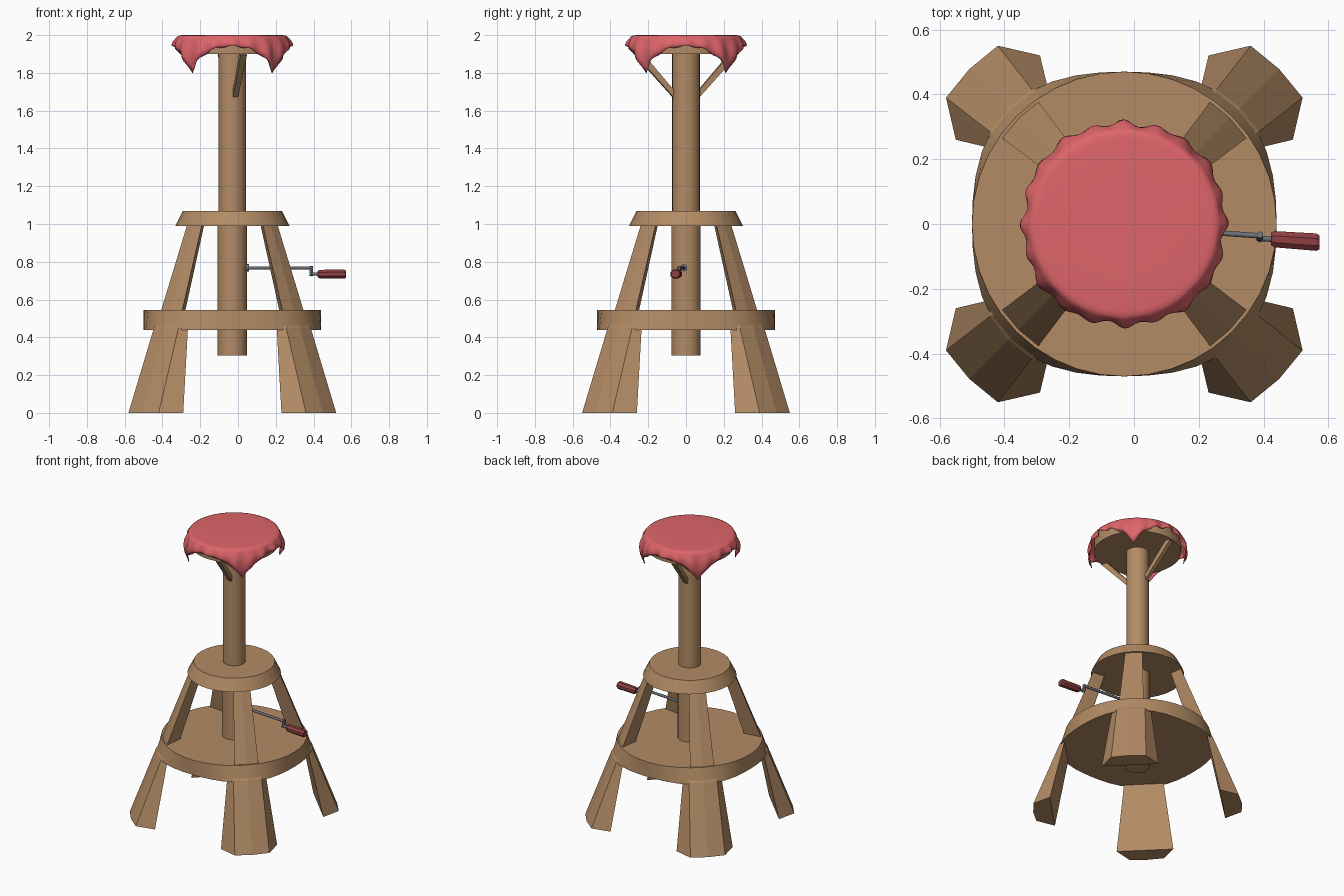
import bpy, bmesh, math
from mathutils import Vector, Matrix

if "Cube" in bpy.data.objects:
    bpy.data.objects.remove(bpy.data.objects["Cube"])

CX = -0.03  # axis of the stool


def material(name, rgb):
    m = bpy.data.materials.new(name)
    m.diffuse_color = (*rgb, 1)
    m.use_nodes = True
    m.node_tree.nodes["Principled BSDF"].inputs["Base Color"].default_value = m.diffuse_color
    return m


WOOD = material("warm wood", (0.45, 0.26, 0.13))
CLOTH = material("red cloth", (0.73, 0.13, 0.145))
GRIP = material("dark red grip", (0.27, 0.05, 0.055))
METAL = material("grey metal", (0.15, 0.165, 0.185))


def loft(name, rings, mat, smooth=None, caps=True):
    """Skin a list of equally sized closed rings."""
    bm = bmesh.new()
    vs = [[bm.verts.new(p) for p in r] for r in rings]
    n = len(rings[0])
    for a, b in zip(vs, vs[1:]):
        for i in range(n):
            j = (i + 1) % n
            bm.faces.new((a[i], a[j], b[j], b[i]))
    if caps:
        bm.faces.new(vs[0])
        bm.faces.new(vs[-1])
    bmesh.ops.recalc_face_normals(bm, faces=bm.faces)
    me = bpy.data.meshes.new(name)
    bm.to_mesh(me)
    bm.free()
    me.materials.append(mat)
    if smooth:
        me.shade_smooth() if hasattr(me, "shade_smooth") else None
        me.set_sharp_from_angle(angle=math.radians(smooth))
    ob = bpy.data.objects.new(name, me)
    bpy.context.collection.objects.link(ob)
    return ob


def circle(r, z, n=32, cx=CX):
    return [(cx + r * math.cos(2 * math.pi * i / n), r * math.sin(2 * math.pi * i / n), z)
            for i in range(n)]


def bar(name, p, q, r0, r1, mat, n=8, smooth=None):
    """Tapered rod between two points."""
    p, q = Vector(p), Vector(q)
    rot = (q - p).to_track_quat('Z', 'Y').to_matrix()
    rings = []
    for c, r in ((p, r0), (q, r1)):
        rings.append([c + rot @ Vector((r * math.cos(2 * math.pi * (i + .5) / n),
                                        r * math.sin(2 * math.pi * (i + .5) / n), 0))
                      for i in range(n)])
    return loft(name, rings, mat, smooth)


# Post and its lower sleeve
loft("post", [circle(0.073, 0.9), circle(0.073, 1.91)], WOOD, 40)
loft("post_sleeve", [circle(0.078, 0.305), circle(0.078, 1.0)], WOOD, 40)

# Collar at the top of the legs
loft("top_collar", [circle(0.302, 0.99), circle(0.262, 1.07)], WOOD, 35)

# Round shelf, its lower rim flaring out toward the legs
rim = []
for i in range(40):
    t = 2 * math.pi * i / 40
    r = 0.47 + 0.035 * math.sin(2 * t) ** 2
    rim.append((CX + r * math.cos(t), r * math.sin(t), 0.44))
loft("shelf", [rim, circle(0.47, 0.545, 40)], WOOD, 35)


# Legs: symmetric sections given as half (x, y) points about the diagonal
def section(outer, inner, bulge, z):
    (a, b), (c, d) = outer, inner
    return [(a, b, z), (bulge, bulge, z), (b, a, z), (d, c, z), (c, d, z)]


lower = [section((0.39, 0.55), (0.26, 0.52), 0.478, 0),
         section((0.285, 0.415), (0.235, 0.415), 0.358, 0.45),
         section((0.27, 0.385), (0.225, 0.385), 0.336, 0.5)]
upper = [section((0.275, 0.39), (0.258, 0.262), 0.338, 0.5),
         section((0.16, 0.238), (0.148, 0.152), 0.203, 1.0)]
for k, place in enumerate(("back_right", "back_left", "front_left", "front_right")):
    turn = Matrix.Translation((CX, 0, 0)) @ Matrix.Rotation(k * math.pi / 2, 4, 'Z')
    for part, rings in (("lower", lower), ("upper", upper)):
        loft(f"{place}_{part}_leg", [[turn @ Vector(p) for p in r] for r in rings], WOOD)

# Seat board
loft("seat_board", [circle(0.28, 1.9, 40), circle(0.28, 1.985, 40)], WOOD, 35)

# Two slanted seat braces
for s, place in ((-1, "front"), (1, "back")):
    bar(f"{place}_seat_brace", (CX - s * 0.014, s * 0.055, 1.675),
        (CX - s * 0.058, s * 0.255, 1.905), 0.019, 0.024, WOOD, 4)

# Square cloth draped over the round seat, with ripples and four hanging corners
N = 160
rings = [circle(r, z, N) for r, z in ((0.01, 2.0), (0.14, 2.0), (0.265, 2.0), (0.28, 1.998))]
for f in (0.0, 0.12, 0.3, 0.5, 0.75, 1.0):
    ring = []
    for i in range(N):
        t = 2 * math.pi * i / N
        drop = 0.335 / max(abs(math.cos(t)), abs(math.sin(t))) - 0.282
        ripple = math.cos(20 * t) + 0.45 * math.sin(12 * t + 0.7)
        corner = math.sin(2 * t) ** 2
        r = 0.291 + 0.02 * min(1, 1.6 * f) + f * 0.009 * ripple
        r += 0.012 * corner * math.sin(math.pi * f)
        z = 1.993 - f * (drop - 0.002) + 0.004 * f * math.cos(20 * t)
        ring.append((CX + r * math.cos(t), r * math.sin(t), z))
    rings.append(ring)
cloth = loft("seat_cloth", rings, CLOTH, 60, caps=False)
bm = bmesh.new()
bm.from_mesh(cloth.data)
bm.verts.ensure_lookup_table()
f = bm.faces.new([bm.verts[i] for i in range(N)])
f.normal_update()
if f.normal.z < 0:
    f.normal_flip()
side = [g for g in bm.faces if abs(g.normal.z) > 0.9 and g.calc_center_median().z > 1.9995]
if sum(g.normal.z for g in side if g is not f) < 0:
    bmesh.ops.reverse_faces(bm, faces=[g for g in bm.faces if g is not f])
bm.to_mesh(cloth.data)
bm.free()
sol = cloth.modifiers.new("thickness", 'SOLIDIFY')
sol.thickness = 0.004
sol.offset = -1

# Crank: boss, rod, elbow, spindle and grip
bar("crank_boss", (0.03, -0.012, 0.768), (0.058, -0.013, 0.768), 0.019, 0.019, METAL, 10, 40)
bar("crank_rod", (0.04, -0.012, 0.768), (0.395, -0.037, 0.768), 0.009, 0.009, METAL, 8, 50)
bar("crank_elbow", (0.388, -0.033, 0.776), (0.388, -0.046, 0.726), 0.011, 0.011, METAL, 6)
bar("crank_spindle", (0.38, -0.044, 0.735), (0.44, -0.048, 0.735), 0.009, 0.009, METAL, 8, 50)
loft("crank_grip", [[(x, -0.046 - (x - 0.42) * 0.07 + r * math.cos(math.pi * i / 4 + .39),
                      0.735 + 0.9 * r * math.sin(math.pi * i / 4 + .39)) for i in range(8)]
                    for x, r in ((0.422, 0.02), (0.432, 0.027), (0.562, 0.029), (0.572, 0.023))],
     GRIP)
